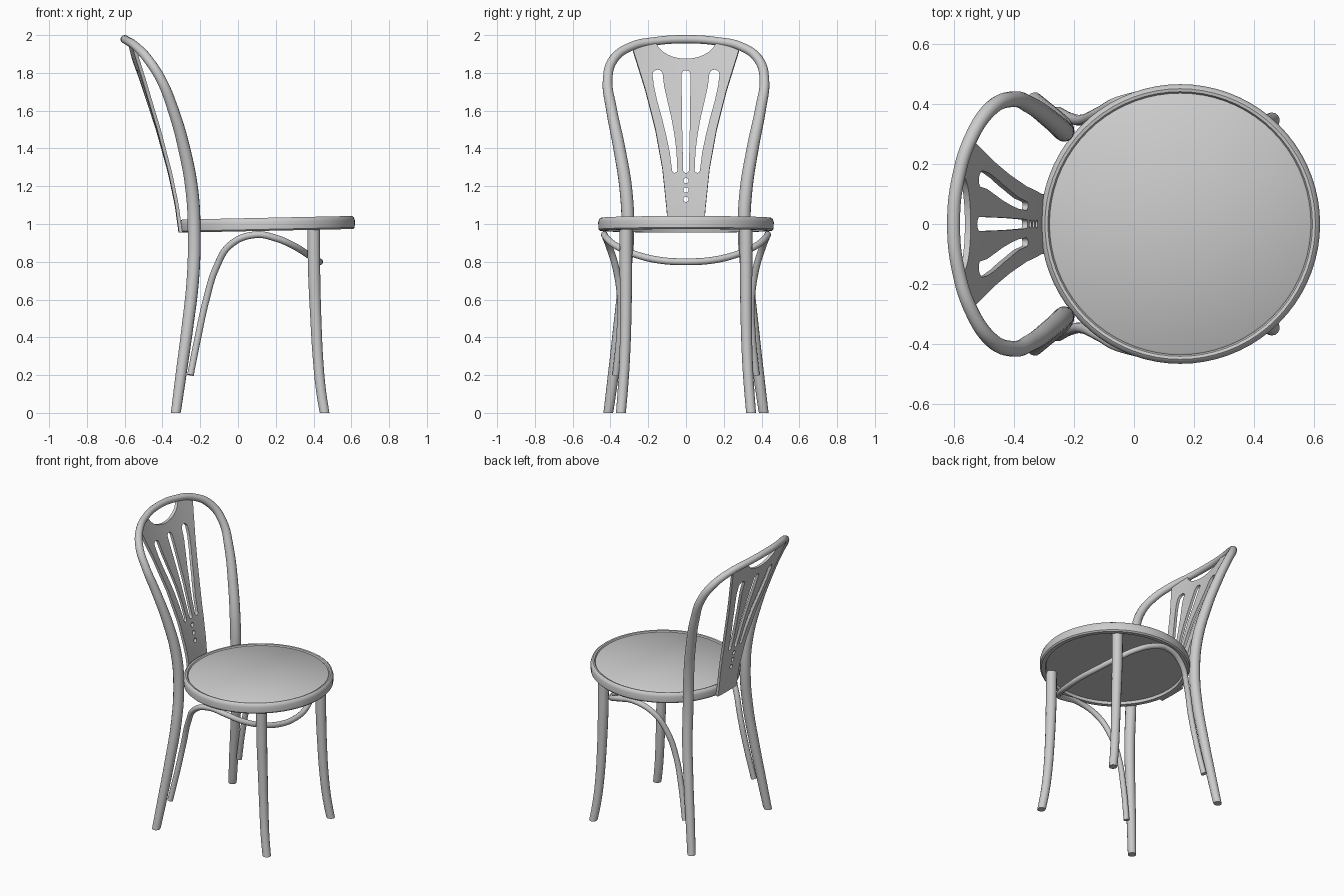
import bpy, bmesh, math

cube = bpy.data.objects.get("Cube")
if cube:
    bpy.data.objects.remove(cube, do_unlink=True)


def make_active(ob):
    bpy.ops.object.select_all(action='DESELECT')
    ob.select_set(True)
    bpy.context.view_layer.objects.active = ob


def smooth(ob, angle=35):
    make_active(ob)
    bpy.ops.object.shade_smooth_by_angle(angle=math.radians(angle))


def mesh_object(name, bm):
    bmesh.ops.recalc_face_normals(bm, faces=bm.faces)
    me = bpy.data.meshes.new(name)
    bm.to_mesh(me)
    bm.free()
    ob = bpy.data.objects.new(name, me)
    bpy.context.collection.objects.link(ob)
    return ob


def tube(name, points):
    """Bent round rod through points of (x, y, z, radius)."""
    cu = bpy.data.curves.new(name, 'CURVE')
    cu.dimensions = '3D'
    cu.bevel_depth = 1.0
    cu.bevel_resolution = 5
    cu.resolution_u = 8
    cu.use_fill_caps = True
    sp = cu.splines.new('BEZIER')
    sp.bezier_points.add(len(points) - 1)
    for bp, (x, y, z, r) in zip(sp.bezier_points, points):
        bp.co = (x, y, z)
        bp.radius = r
        bp.handle_left_type = bp.handle_right_type = 'AUTO'
    ob = bpy.data.objects.new(name, cu)
    bpy.context.collection.objects.link(ob)
    make_active(ob)
    bpy.ops.object.convert(target='MESH')
    ob = bpy.context.view_layer.objects.active
    # feet rest flat on the floor
    for v in ob.data.vertices:
        v.co.z = max(v.co.z, 0.0)
    smooth(ob, 50)
    return ob


def mirrored(half):
    """Extend a half path, whose last point lies on y = 0, to the other side."""
    return half + [(x, -y, z, r) for x, y, z, r in reversed(half[:-1])]


def lerp(table, t):
    for (a, va), (b, vb) in zip(table, table[1:]):
        if t <= b:
            return va + (vb - va) * (t - a) / (b - a)
    return table[-1][1]


# Rear legs and back hoop, one continuous bent rod
tube("rear_legs_and_back_hoop", mirrored([
    (-.33, .412, -.006, .026), (-.302, .385, .2, .029), (-.268, .355, .45, .031),
    (-.238, .325, .72, .033), (-.232, .308, .95, .034), (-.243, .317, 1.17, .034),
    (-.285, .353, 1.4, .032), (-.345, .395, 1.61, .029), (-.405, .415, 1.76, .026),
    (-.475, .385, 1.87, .025), (-.54, .29, 1.94, .023), (-.583, .16, 1.968, .022),
    (-.6, 0, 1.978, .022)]))

# Front legs
for side, s in (("left", 1), ("right", -1)):
    tube("front_leg_" + side, [
        (.4, s * .318, .985, .034), (.403, s * .318, .75, .033),
        (.412, s * .319, .5, .03), (.424, s * .325, .28, .028),
        (.438, s * .334, .13, .027), (.459, s * .345, -.006, .026)])

# Under-seat brace running from one rear leg round the front to the other
tube("under_seat_brace", mirrored([
    (-.252, .372, .2, .018), (-.212, .352, .4, .018), (-.168, .347, .6, .018),
    (-.115, .372, .77, .018), (-.04, .41, .89, .018), (.09, .432, .943, .018),
    (.2, .42, .925, .018), (.29, .375, .887, .018), (.36, .285, .845, .018),
    (.412, .15, .81, .018), (.432, 0, .8, .018)]))

# Round seat, turned from a profile of (radius, height)
profile = [(0, .018), (.425, .018), (.43, 0), (.455, 0), (.463, .008), (.465, .045),
           (.46, .062), (.45, .069), (.44, .067), (.435, .058), (.43, .062), (0, .066)]
bm = bmesh.new()
verts = [bm.verts.new((r, 0, z)) for r, z in profile]
edges = [bm.edges.new(pair) for pair in zip(verts, verts[1:])]
bmesh.ops.spin(bm, geom=verts + edges, cent=(0, 0, 0), axis=(0, 0, 1),
               angle=math.tau, steps=72)
bmesh.ops.remove_doubles(bm, verts=bm.verts, dist=1e-4)
seat = mesh_object("seat", bm)
seat.location = (.155, 0, .964)
seat.rotation_euler.y = -.021
smooth(seat, 40)

# Back splat: a bent, flaring plate
half_width = [(.955, .1), (1.05, .1), (1.29, .125), (1.5, .163), (1.71, .215), (1.95, .285)]
bend = [(.955, -.306), (1.1, -.326), (1.27, -.362), (1.5, -.426),
        (1.75, -.508), (1.97, -.587)]
rows, cols = 24, 12
bm = bmesh.new()
grid = []
for i in range(rows + 1):
    t = i / rows
    row = []
    for j in range(cols + 1):
        u = 2 * j / cols - 1
        y = u * lerp(half_width, .955 + t)
        z = .955 + t * (1.018 - .45 * y * y)
        row.append(bm.verts.new((lerp(bend, z) + .3 * y * y, y, z)))
    grid.append(row)
for a, b in zip(grid, grid[1:]):
    for j in range(cols):
        bm.faces.new((a[j], a[j + 1], b[j + 1], b[j]))
splat = mesh_object("back_splat", bm)
solid = splat.modifiers.new("thickness", 'SOLIDIFY')
solid.thickness = .018
solid.offset = 0


def prism(bm, outline):
    """Cutter running along x through a (y, z) outline."""
    ends = [[bm.verts.new((x, y, z)) for y, z in outline] for x in (-.9, 0)]
    bm.faces.new(ends[0])
    bm.faces.new(ends[1])
    n = len(outline)
    for i in range(n):
        k = (i + 1) % n
        bm.faces.new((ends[0][i], ends[0][k], ends[1][k], ends[1][i]))


def arc(cy, cz, ry, rz, start, end, n=12):
    return [(cy + ry * math.cos(start + (end - start) * i / n),
             cz + rz * math.sin(start + (end - start) * i / n)) for i in range(n + 1)]


def slot(bm, line, s=1):
    """Round-ended slot along (y, z, half width) points, listed top to bottom."""
    (ty, tz, tw), (by, bz, bw) = line[0], line[-1]
    outline = arc(ty, tz, tw, tw, 0, math.pi)
    outline += [(y - w, z) for y, z, w in line[1:-1]]
    outline += arc(by, bz, bw, bw, math.pi, math.tau)
    outline += [(y + w, z) for y, z, w in reversed(line[1:-1])]
    prism(bm, [(s * y, z) for y, z in outline])


# Openings in the splat: notch, three slots and three small holes
bm = bmesh.new()
prism(bm, arc(0, 1.99, .165, .115, 0, math.tau, 40)[:-1])
slot(bm, [(0, 1.79, .024), (0, 1.5, .02), (0, 1.285, .015)])
for s in (1, -1):
    slot(bm, [(.15, 1.79, .027), (.143, 1.73, .027), (.125, 1.65, .027),
              (.102, 1.56, .025), (.083, 1.47, .022), (.068, 1.38, .018),
              (.06, 1.285, .014)], s)
for z in (1.13, 1.18, 1.23):
    prism(bm, arc(0, z, .014, .014, 0, math.tau, 16)[:-1])
cutter = mesh_object("splat_cutter", bm)
cutter.hide_render = True

cut = splat.modifiers.new("openings", 'BOOLEAN')
cut.operation = 'DIFFERENCE'
cut.solver = 'EXACT'
cut.object = cutter
make_active(splat)
for name in ("thickness", "openings"):
    bpy.ops.object.modifier_apply(modifier=name)
bpy.data.objects.remove(cutter, do_unlink=True)
smooth(splat, 30)
